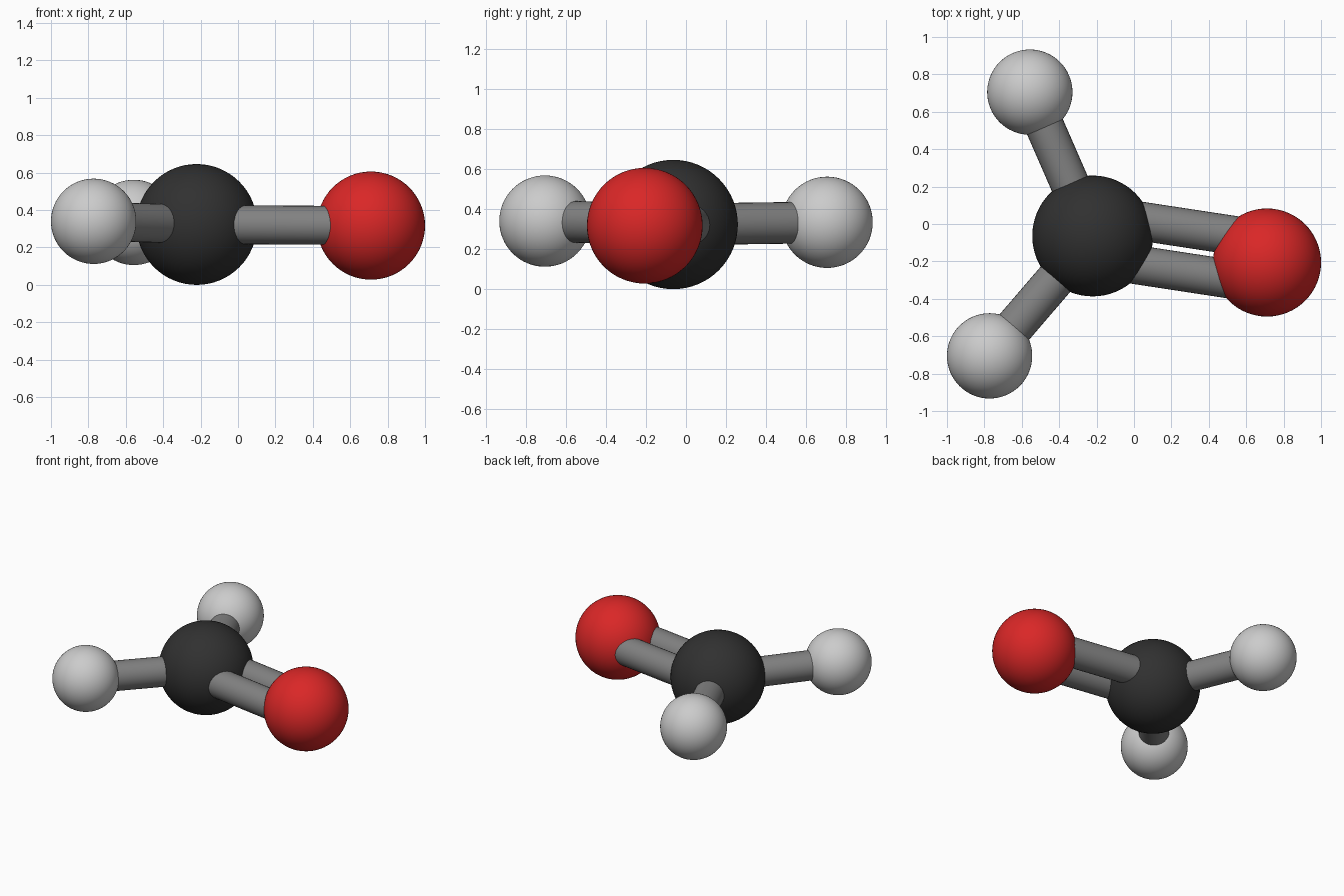
import bpy
from mathutils import Vector

if "Cube" in bpy.data.objects:
    bpy.data.objects.remove(bpy.data.objects["Cube"])


def material(name, rgb):
    m = bpy.data.materials.new(name)
    m.diffuse_color = (*rgb, 1.0)
    m.use_nodes = True
    m.node_tree.nodes["Principled BSDF"].inputs["Base Color"].default_value = m.diffuse_color
    return m


BLACK = material("black", (0.03, 0.03, 0.03))
RED = material("red", (0.7, 0.02, 0.02))
PALE = material("pale_grey", (0.6, 0.6, 0.6))
GREY = material("mid_grey", (0.22, 0.22, 0.22))

BOND_RADIUS = 0.104
BOND_OFFSET = 0.117


def finish(name, mat):
    ob = bpy.context.object
    ob.name = name
    ob.data.materials.append(mat)
    bpy.ops.object.shade_smooth_by_angle()


def atom(name, centre, radius, mat):
    bpy.ops.mesh.primitive_uv_sphere_add(
        segments=64, ring_count=32, radius=radius, location=centre)
    finish(name, mat)


def bond(name, a, b, offset=0.0):
    # Cylinder between two atom centres, shifted sideways for double bonds
    axis = b - a
    side = Vector((0, 0, 1)).cross(axis).normalized()
    bpy.ops.mesh.primitive_cylinder_add(
        vertices=32, radius=BOND_RADIUS, depth=axis.length,
        location=(a + b) / 2 + side * offset,
        rotation=axis.to_track_quat('Z', 'Y').to_euler())
    finish(name, GREY)


# Atom centres
carbon = Vector((-0.221, -0.064, 0.323))
oxygen = Vector((0.711, -0.206, 0.317))
hydrogens = {"back": Vector((-0.557, 0.705, 0.334)),
             "front": Vector((-0.772, -0.705, 0.340))}

# Large atoms
atom("carbon_atom", carbon, 0.323, BLACK)
atom("oxygen_atom", oxygen, 0.289, RED)

# Hydrogen atoms with single bonds
for label, centre in hydrogens.items():
    atom(f"hydrogen_atom_{label}", centre, 0.228, PALE)
    bond(f"single_bond_{label}", carbon, centre)

# Double bond as two parallel rods
for label, sign in (("back", 1), ("front", -1)):
    bond(f"double_bond_{label}", carbon, oxygen, sign * BOND_OFFSET)
